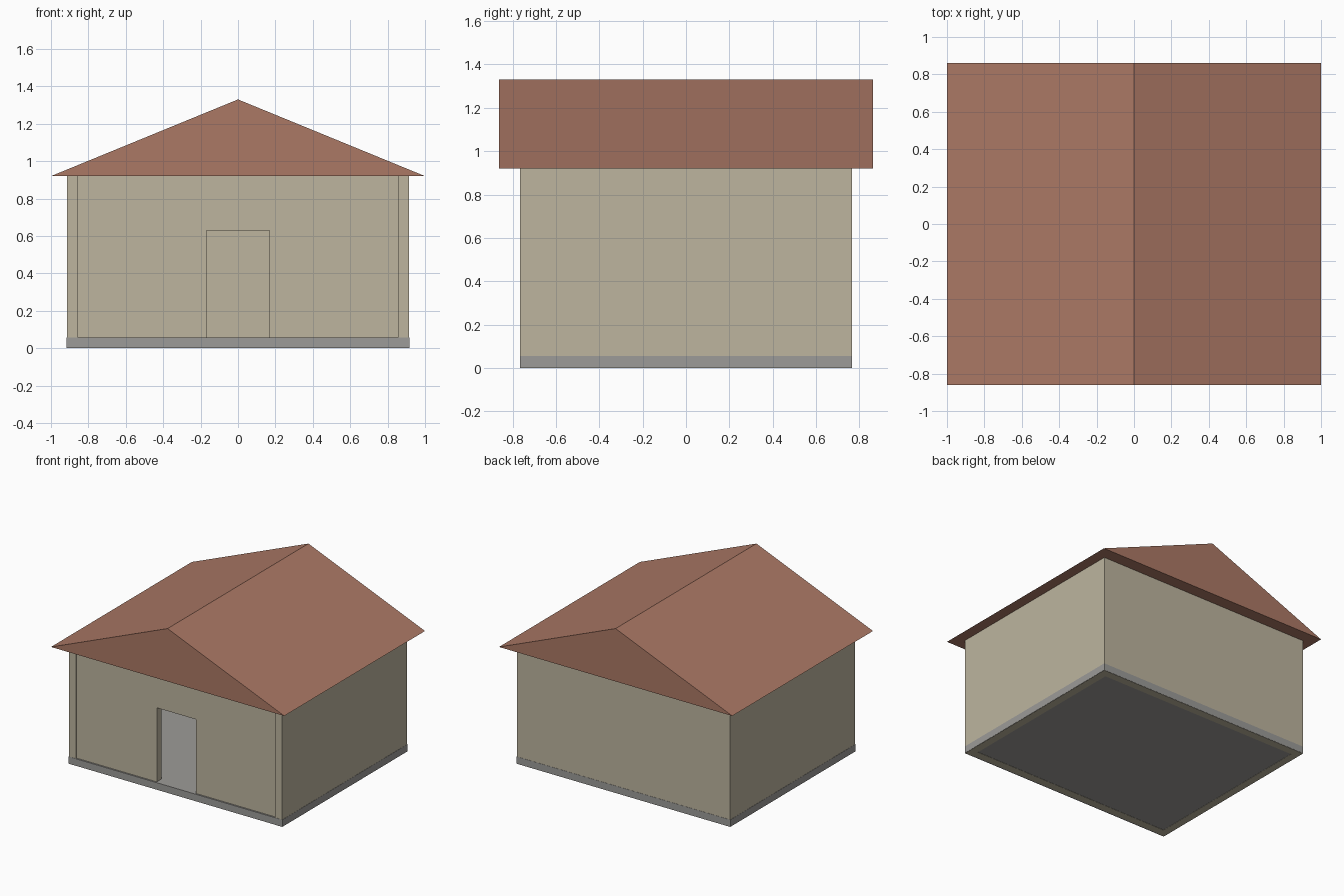
import bpy

cube = bpy.data.objects.get("Cube")
if cube:
    bpy.data.objects.remove(cube, do_unlink=True)

# Main dimensions
HALF_X, HALF_Y = 0.915, 0.765
WALL_TOP, FLOOR_TOP, THICK = 0.92, 0.056, 0.06
DOOR_HALF, DOOR_TOP = 0.168, 0.63
RECESS, PROUD = 0.01, 0.0015


def material(name, rgb):
    mat = bpy.data.materials.new(name)
    mat.use_nodes = True
    color = (*rgb, 1.0)
    mat.diffuse_color = color
    bsdf = next(n for n in mat.node_tree.nodes if n.type == "BSDF_PRINCIPLED")
    bsdf.inputs["Base Color"].default_value = color
    return mat


WALL = material("beige_plaster", (0.51, 0.46, 0.345))
ROOF = material("terracotta_roof", (0.41, 0.19, 0.13))
FLOOR = material("grey_concrete", (0.335, 0.33, 0.315))


def prism(name, profile, y0, y1, mat):
    """Extrude an x-z outline (counterclockwise from the front) from y0 to y1."""
    n = len(profile)
    verts = [(x, y, z) for y in (y0, y1) for x, z in profile]
    faces = [tuple(range(n)), tuple(reversed(range(n, 2 * n)))]
    for i in range(n):
        j = (i + 1) % n
        faces.append((j, i, i + n, j + n))
    mesh = bpy.data.meshes.new(name)
    mesh.from_pydata(verts, [], faces)
    mesh.materials.append(mat)
    obj = bpy.data.objects.new(name, mesh)
    bpy.context.scene.collection.objects.link(obj)
    return obj


def box(name, x0, x1, y0, y1, z0, z1, mat):
    return prism(name, [(x0, z0), (x1, z0), (x1, z1), (x0, z1)], y0, y1, mat)


# Floor slab, a hair proud of the walls so its edge reads as a band
box("floor_slab", -HALF_X - PROUD, HALF_X + PROUD, -HALF_Y - PROUD,
    HALF_Y + PROUD, PROUD, FLOOR_TOP, FLOOR)

# Side walls and back wall
inner = HALF_X - THICK
for side, sign in (("left", 1), ("right", -1)):
    x0, x1 = sorted((sign * inner, sign * HALF_X))
    box(side + "_wall", x0, x1, -HALF_Y, HALF_Y, 0, WALL_TOP, WALL)
box("back_wall", -inner, inner, HALF_Y - THICK, HALF_Y, 0, WALL_TOP, WALL)

# Front wall, slightly recessed, with an open doorway
front_y = -HALF_Y + RECESS
front_profile = [(-inner, 0), (-DOOR_HALF, 0), (-DOOR_HALF, DOOR_TOP),
                 (DOOR_HALF, DOOR_TOP), (DOOR_HALF, 0), (inner, 0),
                 (inner, WALL_TOP), (-inner, WALL_TOP)]
prism("front_wall", front_profile, front_y, front_y + THICK, WALL)

# Wall footing below the doorway, buried in the slab
box("door_footing", -DOOR_HALF, DOOR_HALF, front_y, front_y + THICK,
    0, FLOOR_TOP / 2, WALL)

# Gable roof, overhanging on all sides
prism("gable_roof", [(-1, WALL_TOP), (1, WALL_TOP), (0, 1.33)],
      -0.862, 0.862, ROOF)
